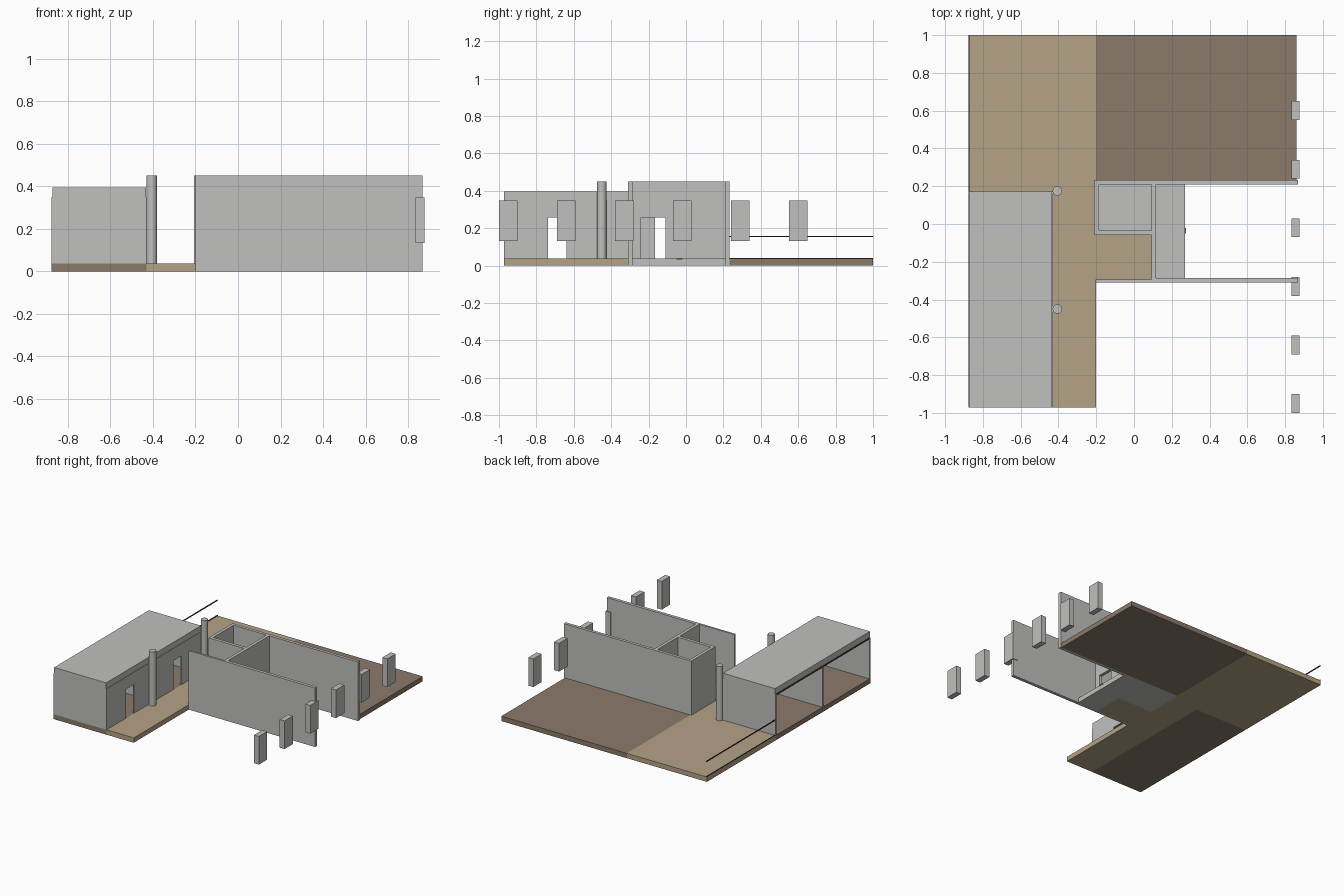
import bpy, bmesh
from mathutils import Vector

old = bpy.data.objects.get("Cube")
if old:
    bpy.data.objects.remove(old, do_unlink=True)


def material(name, rgb):
    m = bpy.data.materials.new(name)
    m.use_nodes = True
    m.diffuse_color = (*rgb, 1)
    m.node_tree.nodes["Principled BSDF"].inputs["Base Color"].default_value = (*rgb, 1)
    return m


GRAY = material("pale_gray_plaster", (0.53, 0.53, 0.52))
TAN = material("tan_paving", (0.46, 0.365, 0.24))
BROWN = material("brown_floor", (0.262, 0.195, 0.145))
DARK = material("dark_brown_metal", (0.06, 0.04, 0.03))


def prism(name, points, depth, mat):
    """Extrude a closed outline along the vector depth."""
    bm = bmesh.new()
    face = bm.faces.new([bm.verts.new(p) for p in points])
    top = bmesh.ops.extrude_face_region(bm, geom=[face])["geom"]
    verts = [g for g in top if isinstance(g, bmesh.types.BMVert)]
    bmesh.ops.translate(bm, verts=verts, vec=Vector(depth))
    bmesh.ops.recalc_face_normals(bm, faces=bm.faces)
    mesh = bpy.data.meshes.new(name)
    bm.to_mesh(mesh)
    bm.free()
    mesh.materials.append(mat)
    ob = bpy.data.objects.new(name, mesh)
    bpy.context.collection.objects.link(ob)
    return ob


def box(name, x, y, z, mat=GRAY):
    corners = [(x[0], y[0]), (x[1], y[0]), (x[1], y[1]), (x[0], y[1])]
    return prism(name, [(a, b, z[0]) for a, b in corners], (0, 0, z[1] - z[0]), mat)


def wall_with_doors(name, x, y, z, doors, head):
    """Wall along y with door openings notched from its foot."""
    outline = [(y[0], z[0])]
    for a, b in doors:
        outline += [(a, z[0]), (a, head), (b, head), (b, z[0])]
    outline += [(y[1], z[0]), (y[1], z[1]), (y[0], z[1])]
    prism(name, [(x[0], b, c) for b, c in outline], (x[1] - x[0], 0, 0), GRAY)


FLOOR = 0.037
SLAB = (0, FLOOR)
WEST, EAST = -0.877, -0.43
SOUTH, NORTH = -0.972, 0.172
DOOR_HEAD = 0.257

# Ground slabs
paving = [(EAST, SOUTH), (-0.2, SOUTH), (-0.2, -0.295), (0.095, -0.295),
          (0.095, -0.058), (-0.205, -0.058), (-0.205, 0.233), (-0.2, 0.233),
          (-0.2, 1), (WEST, 1), (WEST, NORTH), (EAST, NORTH)]
prism("paving", [(x, y, 0) for x, y in paving], (0, 0, FLOOR), TAN)
box("terrace", (-0.2, 0.86), (0.233, 1), SLAB, BROWN)
box("pavilion_floor", (WEST, EAST), (SOUTH, NORTH), SLAB, BROWN)

# Pavilion, open on its west side
EAVES = 0.35
for label, y in (("south", SOUTH), ("middle", -0.405), ("north", NORTH - 0.01)):
    box(f"pavilion_{label}_wall", (WEST, EAST - 0.01), (y, y + 0.01), (FLOOR, EAVES))
wall_with_doors("pavilion_east_wall", (EAST - 0.01, EAST), (SOUTH, NORTH),
                (FLOOR, EAVES), [(-0.738, -0.64), (-0.165, -0.07)], DOOR_HEAD)
box("pavilion_roof", (WEST + 0.004, EAST - 0.003), (SOUTH, NORTH), (EAVES, 0.395))
box("pavilion_lintel", (WEST, WEST + 0.006), (SOUTH + 0.01, NORTH - 0.01),
    (EAVES - 0.01, EAVES), DARK)

# Boundary rails on the west edge
box("upper_rail", (WEST, WEST + 0.006), (NORTH, 1), (0.152, 0.159), DARK)
box("lower_rail", (WEST, WEST + 0.006), (NORTH, 1), (FLOOR, 0.042), DARK)

# Round columns
for label, y in (("south", -0.45), ("north", 0.175)):
    bpy.ops.mesh.primitive_cylinder_add(vertices=32, radius=0.025, depth=0.45 - FLOOR,
                                        location=(-0.406, y, (0.45 + FLOOR) / 2))
    column = bpy.context.object
    column.name = f"{label}_column"
    column.data.materials.append(GRAY)
    bpy.ops.object.shade_smooth_by_angle()

# Main building walls
FULL = (0, 0.45)
box("main_north_wall", (-0.208, 0.868), (0.21, 0.233), FULL)
box("main_south_wall", (0.093, 0.868), (-0.309, -0.285), FULL)
box("niche_south_wall", (-0.203, 0.093), (-0.309, -0.294), FULL)
box("inner_room_west_wall", (-0.208, -0.185), (-0.058, 0.21), FULL)
box("inner_room_south_wall", (-0.185, 0.093), (-0.058, -0.034), FULL)
wall_with_doors("cross_wall", (0.093, 0.117), (-0.285, 0.21), (FLOOR, 0.45),
                [(-0.24, -0.11)], DOOR_HEAD)

# Main building floors
box("inner_room_floor", (-0.185, 0.093), (-0.034, 0.21), SLAB)
box("east_room_floor", (0.093, 0.27), (-0.285, 0.21), SLAB)
box("floor_stop", (0.266, 0.274), (-0.05, -0.02), (0.031, 0.041), BROWN)

# Raised row of blocks along the east edge
for i in range(6):
    y = -0.95 + 0.31 * i
    box(f"east_block_{i + 1}", (0.835, 0.877), (y - 0.05, y + 0.05), (0.132, 0.347))
